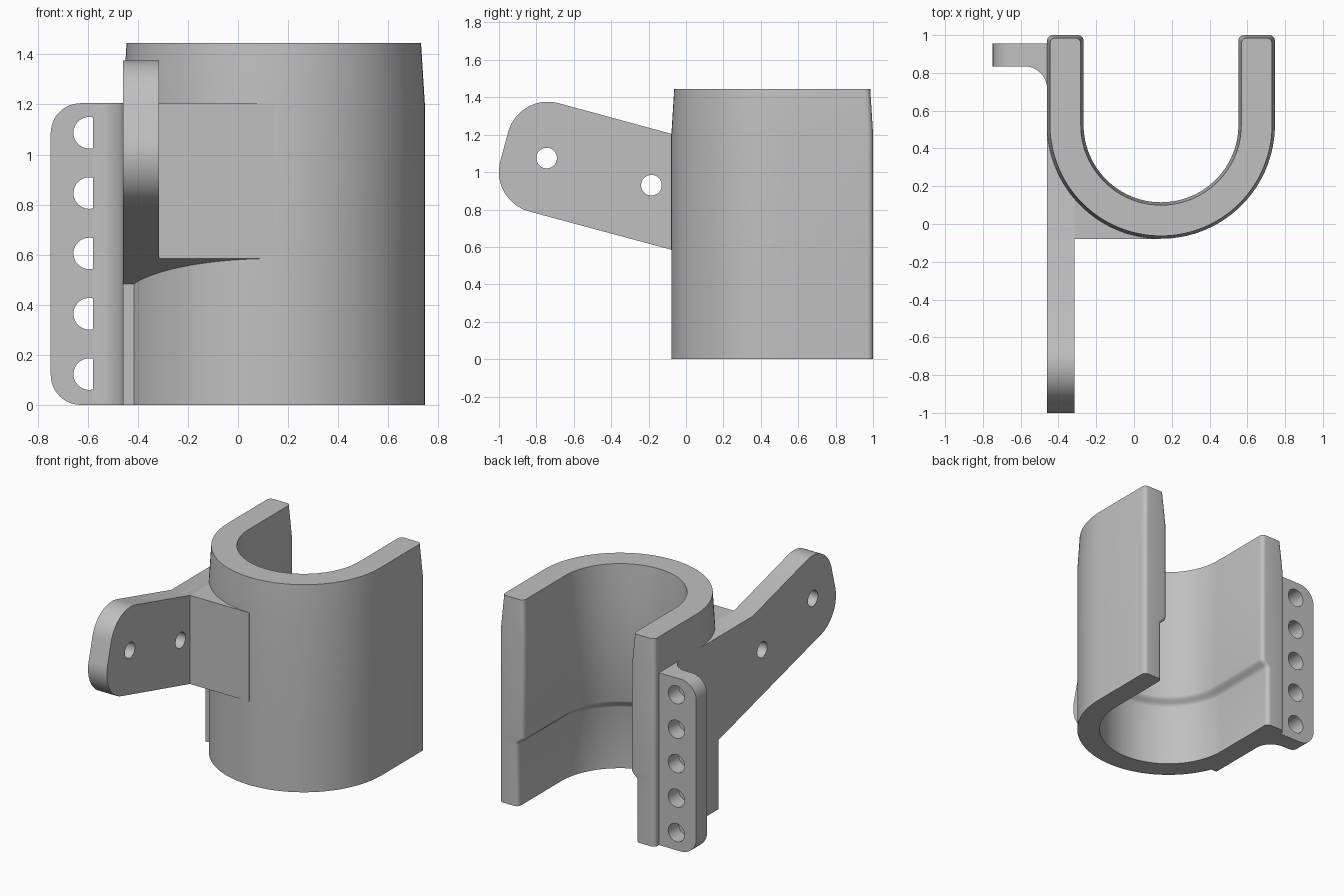
import bpy, bmesh
from math import sin, cos, pi, radians, sqrt
from mathutils import Vector

if "Cube" in bpy.data.objects:
    bpy.data.objects.remove(bpy.data.objects["Cube"])

# One plain grey for the whole bracket
grey = bpy.data.materials.new("light_grey")
grey.use_nodes = True
grey.diffuse_color = (0.53, 0.53, 0.53, 1)
grey.node_tree.nodes["Principled BSDF"].inputs["Base Color"].default_value = grey.diffuse_color

CX, CY = 0.143, 0.525           # centre of the cradle curve
OUTER, BORE, WIDE_BORE = 0.603, 0.41, 0.455
SIDE, SHOULDER, TOP = -0.46, 1.205, 1.445
SLOPE = radians(15)             # tilt of the arm


def arc(x, y, r, start, end, n=12):
    angles = [radians(start + (end - start) * i / n) for i in range(n + 1)]
    return [(x + r * cos(a), y + r * sin(a)) for a in angles]


def loft(name, rings):
    """Skin a stack of matching closed rings and cap both ends."""
    bm = bmesh.new()
    loops = [[bm.verts.new(p) for p in ring] for ring in rings]
    for a, b in zip(loops, loops[1:]):
        for i in range(len(a)):
            j = (i + 1) % len(a)
            bm.faces.new((a[i], a[j], b[j], b[i]))
    bm.faces.new(loops[0][::-1])
    bm.faces.new(loops[-1])
    bmesh.ops.recalc_face_normals(bm, faces=bm.faces)
    mesh = bpy.data.meshes.new(name)
    bm.to_mesh(mesh)
    bm.free()
    mesh.materials.append(grey)
    obj = bpy.data.objects.new(name, mesh)
    bpy.context.collection.objects.link(obj)
    return obj


def smooth(obj):
    bpy.ops.object.select_all(action='DESELECT')
    obj.select_set(True)
    bpy.context.view_layer.objects.active = obj
    bpy.ops.object.shade_smooth_by_angle(angle=radians(30))


def drill(obj, centres, radius, direction):
    """Cut round holes through a part along one direction."""
    for centre in centres:
        bpy.ops.mesh.primitive_cylinder_add(vertices=40, radius=radius, depth=0.6, location=centre)
        cutter = bpy.context.object
        cutter.hide_render = True
        cutter.rotation_euler = Vector(direction).to_track_quat('Z', 'Y').to_euler()
        mod = obj.modifiers.new("hole", 'BOOLEAN')
        mod.operation, mod.solver, mod.object = 'DIFFERENCE', 'EXACT', cutter
        bpy.ops.object.select_all(action='DESELECT')
        bpy.context.view_layer.objects.active = obj
        bpy.ops.object.modifier_apply(modifier=mod.name)
        bpy.data.objects.remove(cutter)


def u_ring(z, outer, inner, tip, r=0.03):
    """U-shaped outline with rounded tips, open towards the back."""
    t = tip - r
    pts = arc(CX, CY, outer, 180, 360, 64)
    pts += arc(CX + outer - r, t, r, 0, 90, 6)
    pts += arc(CX + inner + r, t, r, 90, 180, 6)
    pts += arc(CX, CY, inner, 360, 180, 64)
    pts += arc(CX - inner - r, t, r, 0, 90, 6)
    pts += arc(CX - outer + r, t, r, 90, 180, 6)
    return [(x, y, z) for x, y in pts]


# Cradle: U-shaped wall, wider bore below a soft ledge, tapered rim
rings = [u_ring(0, OUTER, WIDE_BORE, 1)]
for i in range(7):
    f = i / 6
    rings.append(u_ring(0.43 + 0.06 * f, OUTER,
                        WIDE_BORE + (BORE - WIDE_BORE) * (1 - cos(pi * f)) / 2, 1))
rings.append(u_ring(SHOULDER, OUTER, BORE, 1))
rings.append(u_ring(TOP, OUTER - 0.015, BORE + 0.015, 0.985))
smooth(loft("cradle_wall", rings))


def underside(y):
    return 0.585 - (y + 0.08) * sin(SLOPE) / cos(SLOPE)


# Arm plate: tilted rounded arm running back along the side of the cradle
R, HALF, REACH = 0.22, 0.30, 0.015
hole_y, hole_z = -0.745, 1.075
along = Vector((-cos(SLOPE), sin(SLOPE)))
across = Vector((sin(SLOPE), cos(SLOPE)))
tip = Vector((hole_y, hole_z)) + along * REACH
high, low = tip + across * (HALF - R), tip - across * (HALF - R)
outline = arc(high.x, high.y, R, 75, 165, 20) + arc(low.x, low.y, R, 165, 255, 20)
outline += [(0.30, underside(0.30)), (0.30, 0), (0.73, 0), (0.73, SHOULDER), (-0.08, SHOULDER)]
arm = loft("arm_plate", [[(x, y, z) for y, z in outline] for x in (SIDE, -0.315)])
drill(arm, [(-0.39, hole_y, hole_z), (-0.39, -0.185, 0.93)], 0.055, (1, 0, 0))
smooth(arm)

# Web: fills the corner between the arm and the round wall
web = [(-0.38, -0.08), (CX, -0.08)] + arc(CX, CY, 0.53, 270, 190, 24)
smooth(loft("arm_web", [[(x, y, underside(y)) for x, y in web],
                        [(x, y, SHOULDER) for x, y in web]]))

# Flange: side plate with rounded outer corners and a row of holes
C = 0.12
outline = [(-0.42, 0), (-0.42, SHOULDER)]
outline += arc(-0.748 + C, SHOULDER - C, C, 90, 180) + arc(-0.748 + C, C, C, 180, 270)
flange = loft("side_flange", [[(x, y, z) for x, z in outline] for y in (0.835, 0.955)])
drill(flange, [(-0.594, 0.895, 0.123 + 0.241 * i) for i in range(5)], 0.063, (0, 1, 0))
smooth(flange)

# Fillet: concave blend between the flange and the cradle side
blend = arc(SIDE - C, 0.835 - C, C, 90, 0, 16) + [(-0.44, 0.835 - C), (-0.44, 0.84), (SIDE - C, 0.84)]
smooth(loft("flange_fillet", [[(x, y, z) for x, y in blend] for z in (0, SHOULDER)]))
